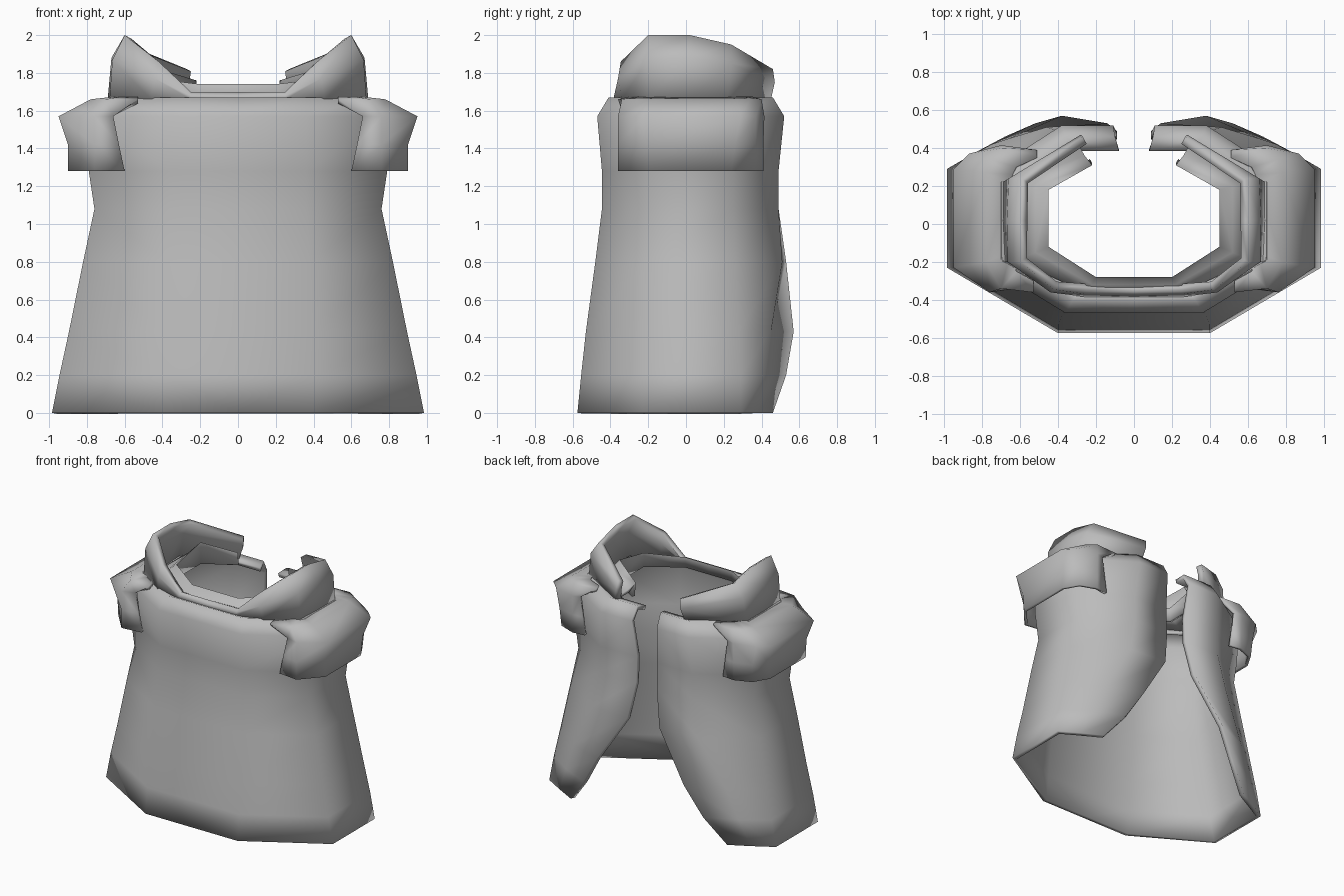
import bpy
import math

cube = bpy.data.objects.get("Cube")
if cube:
    bpy.data.objects.remove(cube, do_unlink=True)

grey = bpy.data.materials.new("cloth_grey")
grey.use_nodes = True
colour = (0.5, 0.5, 0.5, 1)
grey.diffuse_color = colour
grey.node_tree.nodes["Principled BSDF"].inputs["Base Color"].default_value = colour


def shell(name, rows, thickness, angle=100):
    """Skin rows of points on the +x side, mirror them and give them thickness."""
    n = len(rows[0])
    verts = [p for row in rows for p in row]
    faces = []
    for r in range(len(rows) - 1):
        for i in range(n - 1):
            a = r * n + i
            faces.append((a, a + 1, a + n + 1, a + n))
    mesh = bpy.data.meshes.new(name)
    mesh.from_pydata(verts, [], faces)
    mesh.materials.append(grey)
    obj = bpy.data.objects.new(name, mesh)
    bpy.context.collection.objects.link(obj)
    mirror = obj.modifiers.new("mirror", 'MIRROR')
    mirror.use_clip = True
    solid = obj.modifiers.new("thickness", 'SOLIDIFY')
    solid.thickness = thickness
    solid.offset = -1
    for other in bpy.context.selected_objects:
        other.select_set(False)
    obj.select_set(True)
    bpy.context.view_layer.objects.active = obj
    for mod in ("mirror", "thickness"):
        bpy.ops.object.modifier_apply(modifier=mod)
    bpy.ops.object.shade_smooth_by_angle(angle=math.radians(angle))


def level(z, points):
    return [(x, y, z) for x, y in points]


def body_row(z, front_x, front_y, side_x, side_front, side_back, back, edge):
    return level(z, [(0, front_y), (front_x, front_y), (side_x, side_front),
                     (side_x, side_back), back, edge])


# Garment body, open down the back with swept hem corners
body = [
    body_row(0, .4, -.575, .985, -.23, .29, (.83, .38), (.68, .46)),
    body_row(.2, .4, -.555, .945, -.23, .29, (.75, .42), (.52, .53)),
    body_row(.43, .4, -.53, .895, -.22, .28, (.66, .45), (.38, .57)),
    body_row(.8, .38, -.48, .82, -.21, .26, (.46, .51), (.14, .53)),
    body_row(1.08, .36, -.445, .76, -.2, .25, (.4, .49), (.09, .49)),
    body_row(1.28, .36, -.445, .79, -.2, .25, (.4, .49), (.09, .48)),
    body_row(1.57, .36, -.47, .8, -.2, .25, (.38, .52), (.11, .52)),
    body_row(1.67, .33, -.41, .7, -.19, .22, (.36, .46), (.1, .46)),
    body_row(1.65, .28, -.35, .6, -.17, .2, (.27, .385), (.08, .385)),
]
shell("garment_body", body, .035)

# Neck band with a raised inner rim, highest at the rear sides
neck = [
    level(1.675, [(0, -.37), (.24, -.37), (.62, -.19), (.62, .22), (.3, .43)]),
    [(0, -.32, 1.69), (.22, -.32, 1.69), (.52, -.15, 1.71), (.52, .2, 1.75), (.26, .36, 1.71)],
    [(0, -.28, 1.74), (.2, -.28, 1.74), (.45, -.12, 1.77), (.45, .18, 1.83), (.22, .31, 1.76)],
    level(1.66, [(0, -.28), (.2, -.28), (.45, -.12), (.45, .18), (.22, .32)]),
]
shell("neck_band", neck, .025)

# Collar, low at the front and tall at the sides
collar = [
    level(1.66, [(0, -.385), (.25, -.385), (.46, -.34), (.68, -.2), (.69, .02), (.69, .22), (.3, .45)]),
    [(0, -.37, 1.68), (.25, -.37, 1.68), (.44, -.36, 1.77), (.665, -.2, 1.87),
     (.67, .02, 1.88), (.66, .24, 1.85), (.28, .47, 1.75)],
    [(0, -.355, 1.70), (.25, -.355, 1.70), (.42, -.345, 1.86), (.6, -.2, 2),
     (.6, .02, 2), (.59, .24, 1.95), (.27, .46, 1.82)],
]
shell("collar", collar, .045)

# Short shoulder sleeves
sleeves = [
    level(1.28, [(.6, -.34), (.76, -.36), (.9, -.2), (.9, .24), (.83, .36), (.7, .41), (.6, .4)]),
    level(1.42, [(.63, -.34), (.76, -.36), (.9, -.21), (.9, .26), (.84, .37), (.7, .41), (.62, .4)]),
    level(1.57, [(.66, -.33), (.76, -.36), (.95, -.23), (.95, .29), (.87, .37), (.7, .415), (.64, .4)]),
    level(1.66, [(.53, -.36), (.7, -.34), (.78, -.2), (.78, .27), (.76, .34), (.69, .4), (.51, .39)]),
    level(1.675, [(.53, -.3), (.62, -.25), (.65, -.15), (.65, .22), (.64, .26), (.62, .3), (.51, .35)]),
]
shell("shoulder_sleeves", sleeves, .025)
